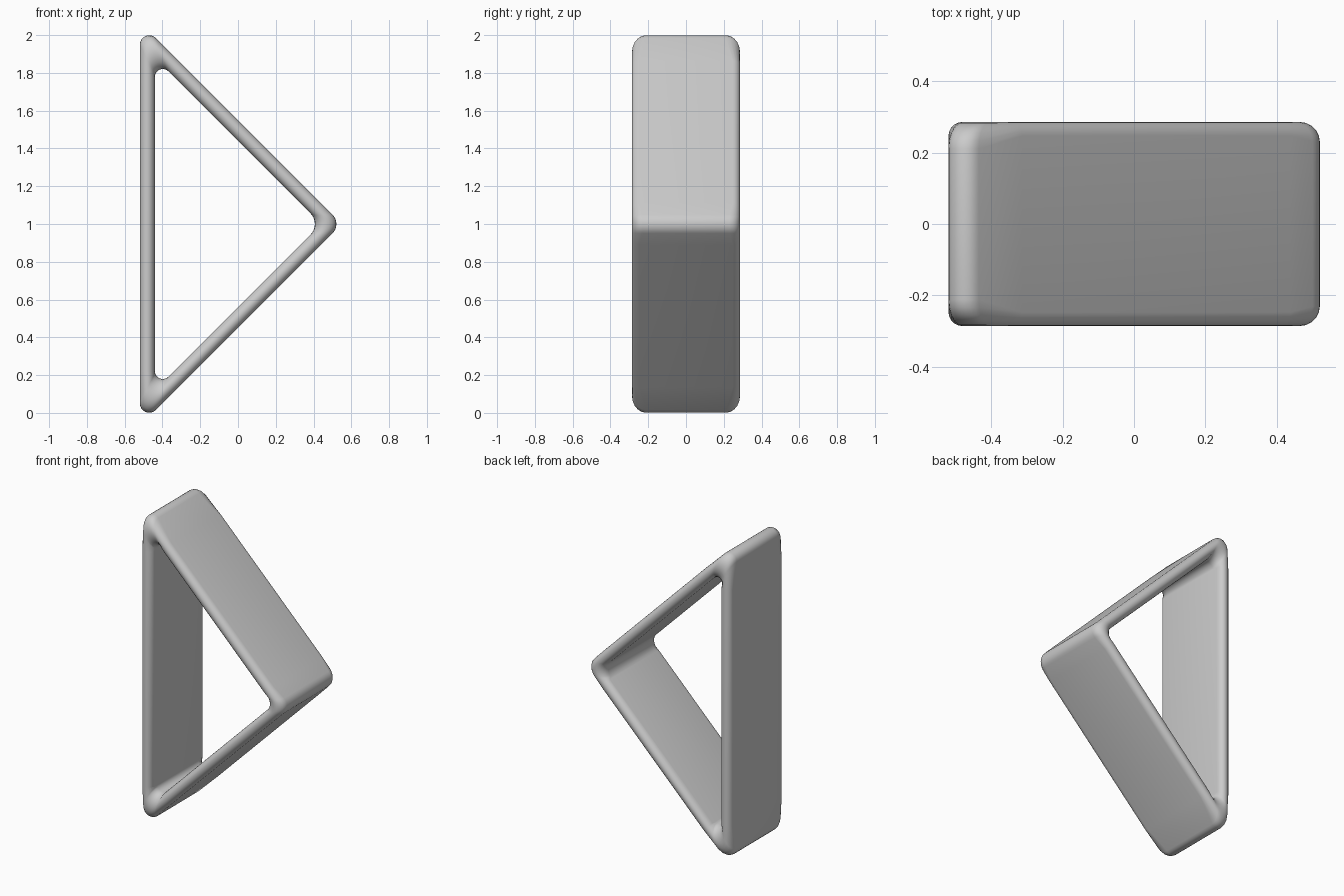
import bpy, bmesh, math
from mathutils import Vector

cube = bpy.data.objects.get("Cube")
if cube:
    bpy.data.objects.remove(cube, do_unlink=True)

HALF_DEPTH = 0.286
ARC = 11       # points on each inner corner
ROUND = 10     # steps across each rounded rim


def triangle(tip, left):
    """Sharp right-angled triangle in the xz plane, point towards +x."""
    return [Vector((tip, 1)), Vector((left, 1 + tip - left)), Vector((left, 1 - tip + left))]


def fillet(points, i, radius, count):
    """Points of the rounded corner i."""
    v = points[i]
    a = (points[i - 1] - v).normalized()
    b = (points[(i + 1) % 3] - v).normalized()
    half = a.angle(b) / 2
    centre = v + (a + b).normalized() * radius / math.sin(half)
    start = (v + a * radius / math.tan(half) - centre).normalized()
    end = (v + b * radius / math.tan(half) - centre).normalized()
    return [centre + start.slerp(end, k / (count - 1)) * radius for k in range(count)]


def project(p, a, b):
    """Nearest point to p on the line from a to b."""
    d = (b - a).normalized()
    return a + d * (p - a).dot(d)


# Matching outer and inner outlines
outer_tri, inner_tri = triangle(0.55, -0.52), triangle(0.44, -0.44)
outer, inner = [], []
for i, (r_out, r_in) in enumerate([(0.07, 0.08), (0.05, 0.042), (0.05, 0.042)]):
    arc = fillet(inner_tri, i, r_in, ARC)
    v = outer_tri[i]
    inner += arc
    outer += [project(arc[0], outer_tri[i - 1], v)]
    outer += fillet(outer_tri, i, r_out, ARC - 2)
    outer += [project(arc[-1], v, outer_tri[(i + 1) % 3])]

# Sweep a flat band with round rims along the outlines
bm = bmesh.new()
rings = []
for o, n in zip(outer, inner):
    rim = min((o - n).length / 2, 0.075)
    ring = []
    for side in (-1, 1):
        for k in range(ROUND + 1):
            a = math.pi * k / ROUND
            p = o.lerp(n, (1 + side * math.cos(a)) / 2)
            y = side * (HALF_DEPTH - rim + rim * math.sin(a))
            ring.append(bm.verts.new((p.x, y, p.y)))
    rings.append(ring)
for i, ring in enumerate(rings):
    prev = rings[i - 1]
    for k in range(len(ring)):
        bm.faces.new((prev[k - 1], prev[k], ring[k], ring[k - 1]))
bmesh.ops.recalc_face_normals(bm, faces=bm.faces)

mesh = bpy.data.meshes.new("triangular_frame")
bm.to_mesh(mesh)
bm.free()
frame = bpy.data.objects.new("triangular_frame", mesh)
bpy.context.collection.objects.link(frame)

# Plain grey finish
grey = bpy.data.materials.new("light_grey")
grey.use_nodes = True
colour = (0.6, 0.6, 0.6, 1)
grey.diffuse_color = colour
grey.node_tree.nodes["Principled BSDF"].inputs["Base Color"].default_value = colour
mesh.materials.append(grey)

bpy.ops.object.select_all(action="DESELECT")
frame.select_set(True)
bpy.context.view_layer.objects.active = frame
bpy.ops.object.shade_smooth_by_angle(angle=math.radians(50))
